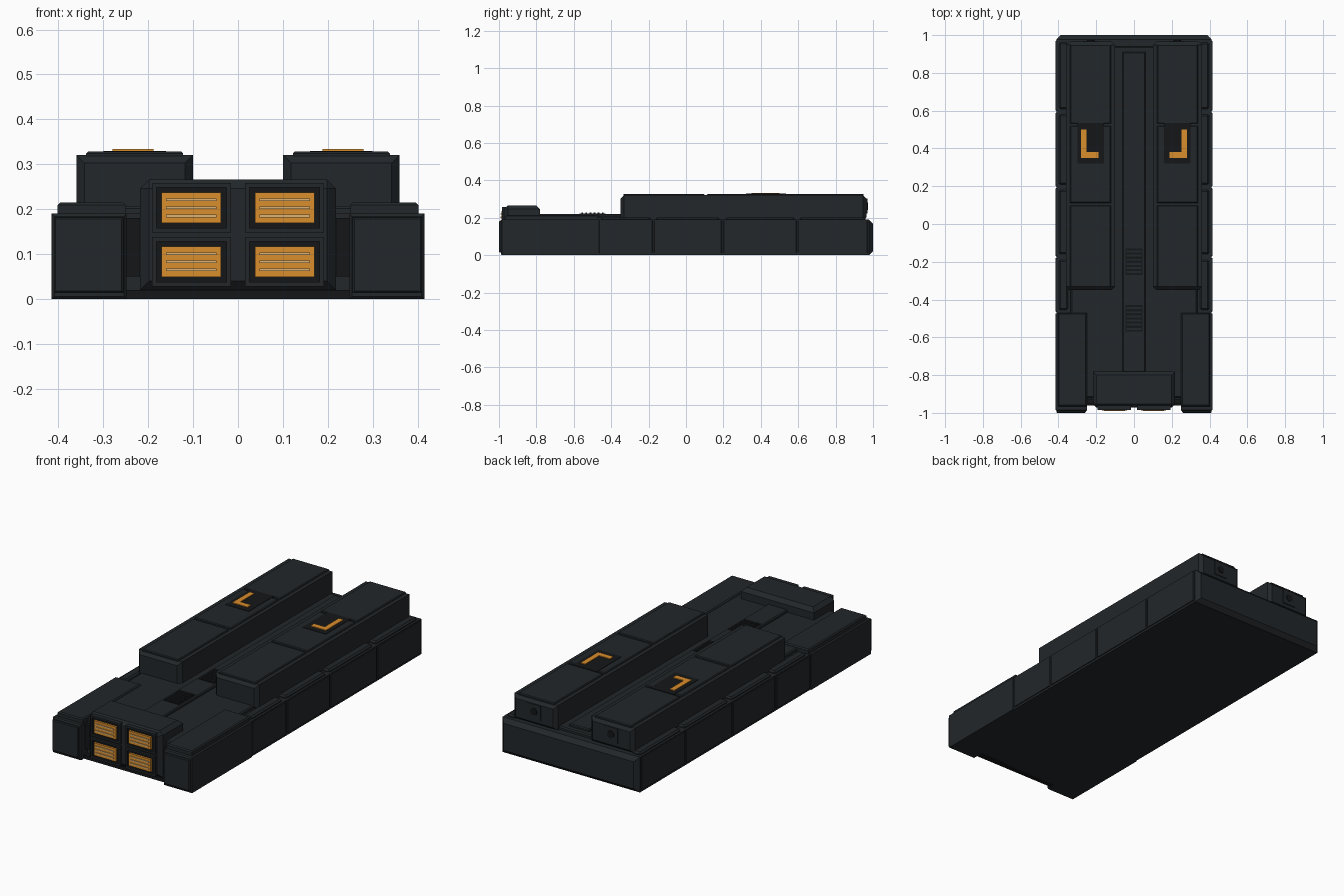
import bpy, bmesh, math
from mathutils import Matrix

if "Cube" in bpy.data.objects:
    bpy.data.objects.remove(bpy.data.objects["Cube"])


def mat(name, r, g, b):
    m = bpy.data.materials.new(name)
    m.diffuse_color = (r, g, b, 1)
    m.use_nodes = True
    m.node_tree.nodes["Principled BSDF"].inputs["Base Color"].default_value = m.diffuse_color
    return m


HULL = mat("hull_grey", 0.016, 0.020, 0.023)
DARK = mat("dark_trim", 0.007, 0.008, 0.009)
GLOW = mat("orange_glow", 0.70, 0.27, 0.025)
PALE = mat("pale_slat", 0.72, 0.45, 0.18)


def finish(name, bm, m):
    bmesh.ops.recalc_face_normals(bm, faces=bm.faces)
    me = bpy.data.meshes.new(name)
    bm.to_mesh(me)
    bm.free()
    me.materials.append(m)
    ob = bpy.data.objects.new(name, me)
    bpy.context.collection.objects.link(ob)
    return ob


def box(name, x, y, z, m=HULL, bevel=0, ends="fbt"):
    """Box from ranges; bevels edges of the front (f), back (b) or top (t) faces."""
    x, y, z = sorted(x), sorted(y), sorted(z)
    bm = bmesh.new()
    bmesh.ops.create_cube(bm, size=1)
    for v in bm.verts:
        v.co = [r[0] if c < 0 else r[1] for r, c in zip((x, y, z), v.co)]
    if bevel:
        tests = {"f": (1, y[0]), "b": (1, y[1]), "t": (2, z[1])}
        edges = [e for e in bm.edges if any(
            all(abs(v.co[tests[k][0]] - tests[k][1]) < 1e-5 for v in e.verts) for k in ends)]
        bmesh.ops.bevel(bm, geom=edges, offset=bevel, segments=1, affect='EDGES')
    return finish(name, bm, m)


def both(name, x, y, z, m=HULL, bevel=0, ends="fbt"):
    for side, s in (("right", 1), ("left", -1)):
        box(f"{name}_{side}", (s * x[0], s * x[1]), y, z, m, bevel, ends)


# main hull with chamfered stern, deck and central spine
box("hull", (-0.41, 0.41), (-0.93, 1.0), (0, 0.19), HULL, 0.022, "b")
box("deck", (-0.335, 0.335), (-0.92, 0.94), (0.18, 0.207), HULL, 0.006, "t")
box("spine", (-0.06, 0.06), (-0.80, 0.91), (0.20, 0.22), HULL, 0.005, "t")
box("bow_sill", (-0.25, 0.25), (-0.96, -0.92), (0, 0.02), DARK)

# side armour panels and gunwale plates, split by seams
seams = [-0.47, -0.175, 0.195, 0.595, 0.975]
for i, (a, b) in enumerate(zip(seams, seams[1:])):
    both(f"side_panel_{i}", (0.40, 0.415), (a + 0.004, b - 0.004), (0.012, 0.186), HULL, 0.003, "fb")
    both(f"gunwale_plate_{i}", (0.35, 0.398), (a + 0.015, b - 0.015), (0.18, 0.203), HULL, 0.008, "fbt")

# front pods with cap plates and face panels
both("pod", (0.248, 0.415), (-0.99, -0.474), (0, 0.19), HULL, 0.006, "f")
both("pod_face", (0.255, 0.41), (-1.0, -0.985), (0.014, 0.182), HULL, 0.004, "f")
both("pod_cap", (0.25, 0.402), (-0.965, -0.47), (0.185, 0.215), HULL, 0.006, "t")
both("pod_bracket", (0.21, 0.25), (-0.95, -0.90), (0.05, 0.18), DARK)

# long upper rails with segmented top plates
both("rail", (0.10, 0.36), (-0.35, 0.965), (0.185, 0.321), HULL, 0.018, "fb")
for i, (a, b) in enumerate([(-0.335, 0.098), (0.112, 0.52), (0.532, 0.95)]):
    both(f"rail_plate_{i}", (0.122, 0.338), (a, b), (0.315, 0.328), HULL, 0.004, "t")

# dark pads with orange corner marks
both("mark_pad", (0.16, 0.30), (0.32, 0.534), (0.32, 0.330), DARK)
both("mark_long", (0.252, 0.28), (0.35, 0.50), (0.328, 0.334), GLOW)
both("mark_short", (0.188, 0.252), (0.35, 0.38), (0.328, 0.334), GLOW)

# round ports on the rear ends of the rails
both("rear_port_plate", (0.19, 0.27), (0.955, 0.970), (0.222, 0.302), HULL)
for side, s in (("right", 1), ("left", -1)):
    bm = bmesh.new()
    bmesh.ops.create_cone(bm, cap_ends=True, segments=16, radius1=0.02, radius2=0.02, depth=0.02,
                          matrix=Matrix.Translation((s * 0.23, 0.963, 0.262)) @ Matrix.Rotation(math.pi / 2, 4, 'X'))
    finish(f"rear_port_{side}", bm, DARK)

# spine vents with slats
for i, y in enumerate((-0.57, -0.27)):
    box(f"vent_{i}", (-0.046, 0.046), (y, y + 0.14), (0.21, 0.223), DARK)
    for k in range(6):
        yy = y + 0.01 + k * 0.022
        box(f"vent_slat_{i}_{k}", (-0.04, 0.04), (yy, yy + 0.010), (0.22, 0.228), HULL)

# front engine block
box("engine_block", (-0.218, 0.218), (-0.972, -0.78), (0.02, 0.266), HULL, 0.02, "ft")

# four framed orange windows with pale slats
for row, zc in (("lower", 0.083), ("upper", 0.203)):
    for side, s in (("right", 1), ("left", -1)):
        n = f"{row}_{side}"
        xc = s * 0.104
        box(f"window_back_{n}", (xc - 0.082, xc + 0.082), (-0.976, -0.96), (zc - 0.05, zc + 0.05), DARK)
        for t in (-1, 1):
            box(f"frame_bar_{n}_{t}", (xc - 0.088, xc + 0.088), (-0.984, -0.96),
                (zc + t * 0.045, zc + t * 0.055), HULL)
            box(f"frame_post_{n}_{t}", (xc + t * 0.078, xc + t * 0.088), (-0.984, -0.96),
                (zc - 0.045, zc + 0.045), HULL)
        box(f"window_{n}", (xc - 0.066, xc + 0.066), (-0.987, -0.97), (zc - 0.034, zc + 0.034), GLOW)
        for k in (-1, 0, 1):
            z = zc + k * 0.018
            box(f"window_slat_{n}_{k}", (xc - 0.056, xc + 0.056), (-0.991, -0.98), (z - 0.003, z + 0.003), PALE)
